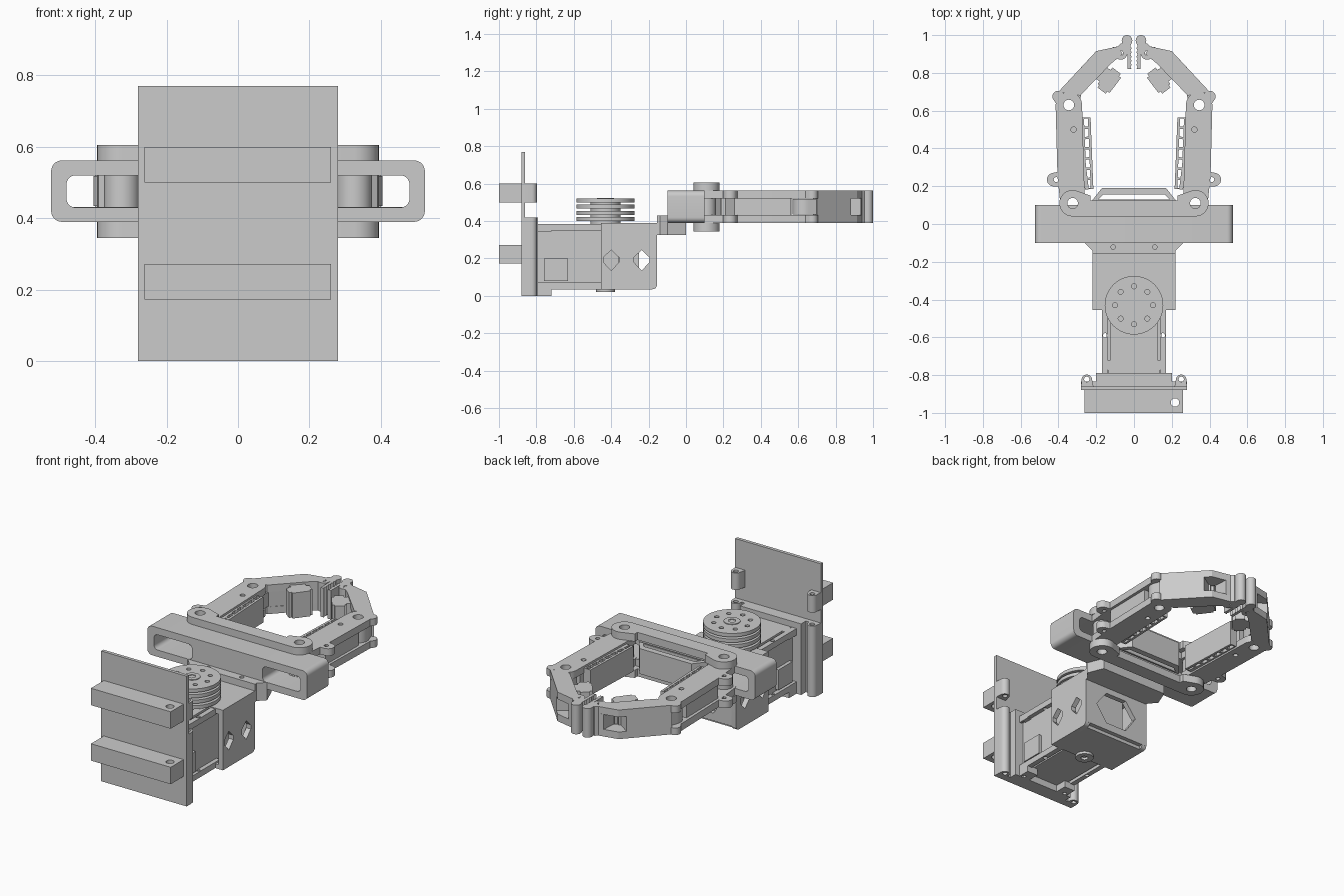
import bpy, bmesh, math
from mathutils import Vector
from mathutils.geometry import convex_hull_2d

old = bpy.data.objects.get("Cube")
if old:
    bpy.data.objects.remove(old, do_unlink=True)

grey = bpy.data.materials.new("plain grey")
grey.use_nodes = True
colour = (0.6, 0.6, 0.6, 1)
grey.diffuse_color = colour
grey.node_tree.nodes["Principled BSDF"].inputs["Base Color"].default_value = colour


def circle(x, y, r, n=28):
    return [(x + r * math.cos(math.tau * i / n), y + r * math.sin(math.tau * i / n)) for i in range(n)]


def hull(*items):
    """Outline wrapped around points (x, y) and discs (x, y, r)."""
    pts = []
    for it in items:
        pts += circle(*it) if len(it) == 3 else [it]
    return [pts[i] for i in convex_hull_2d([Vector(p) for p in pts])]


def rect(a0, a1, b0, b1, r=0):
    if r:
        return hull(*[(a, b, r) for a in (a0 + r, a1 - r) for b in (b0 + r, b1 - r)])
    return [(a0, b0), (a1, b0), (a1, b1), (a0, b1)]


def prism(name, outline, lo, hi, holes=(), axis="z", mirror=False):
    """Extrude an outline with holes along an axis; optionally mirror in x."""
    cu = bpy.data.curves.new(name, "CURVE")
    cu.dimensions, cu.fill_mode, cu.extrude = "2D", "BOTH", (hi - lo) / 2
    for loop in [outline, *holes]:
        sp = cu.splines.new("POLY")
        sp.points.add(len(loop) - 1)
        for p, (u, v) in zip(sp.points, loop):
            p.co = (u, v, 0, 1)
        sp.use_cyclic_u = True
    tmp = bpy.data.objects.new(name, cu)
    me = bpy.data.meshes.new_from_object(tmp)
    bpy.data.objects.remove(tmp)
    bpy.data.curves.remove(cu)
    for v in me.vertices:
        a, b, c = v.co
        c += (lo + hi) / 2
        v.co = {"z": (a, b, c), "y": (a, c, b), "x": (c, a, b)}[axis]
    bm = bmesh.new()
    bm.from_mesh(me)
    bmesh.ops.remove_doubles(bm, verts=bm.verts, dist=1e-5)
    bmesh.ops.recalc_face_normals(bm, faces=bm.faces)
    bm.to_mesh(me)
    bm.free()
    me.shade_smooth()
    me.set_sharp_from_angle(angle=0.6)
    me.materials.clear()
    me.materials.append(grey)
    ob = bpy.data.objects.new(name, me)
    bpy.context.collection.objects.link(ob)
    if mirror:
        ob.modifiers.new("Mirror", "MIRROR")


def box(name, x0, x1, y0, y1, z0, z1, mirror=False):
    prism(name, rect(x0, x1, y0, y1), z0, z1, mirror=mirror)


def ladder_pad(name, p, q, width, rungs, z0, z1):
    """Contact pad from p to q: a thin face, a thin back and rungs between."""
    p, q = Vector(p), Vector(q)
    along = q - p
    side = Vector((along.y, -along.x)).normalized()

    def quad(t0, t1, s0, s1):
        return [tuple(p + along * t + side * s) for t, s in ((t0, s0), (t1, s0), (t1, s1), (t0, s1))]

    step = 1 / rungs
    gaps = [quad((i + 0.12) * step, (i + 0.88) * step, 0.014, width - 0.01) for i in range(rungs)]
    prism(name, quad(0, 1, 0, width), z0, z1, gaps, mirror=True)


# Mounting plate with two front bars
box("mounting_plate", -0.28, 0.28, -0.88, -0.86, 0, 0.77)
for name, z0 in (("lower_front_bar", 0.172), ("upper_front_bar", 0.5)):
    prism(name, rect(-0.262, 0.26, -1, -0.88), z0, z0 + 0.1, [circle(0.217, -0.945, 0.022)])

# Lugs and servo bracket behind the plate
ear = hull((0.25, -0.825, 0.028), (0.215, -0.86), (0.28, -0.86))
ear_hole = [circle(0.25, -0.822, 0.014)]
prism("upper_lugs", ear, 0.5, 0.6, ear_hole, mirror=True)
prism("bracket_ears", ear, 0, 0.42, ear_hole, mirror=True)
box("bracket_back", -0.28, 0.28, -0.865, -0.835, 0, 0.42)
box("bracket_middle", -0.2, 0.2, -0.84, -0.79, 0, 0.42)
for name, z0 in (("lower_clip", 0), ("upper_clip", 0.345)):
    prism(name, rect(0.1, 0.17, -0.8, -0.72), z0, z0 + 0.04, [circle(0.148, -0.78, 0.012)], mirror=True)

# Servo motor with flanged rails
box("servo_body", -0.125, 0.125, -0.8, -0.25, 0.04, 0.385)
rail_holes = [circle(0.152, y, 0.012) for y in (-0.59, -0.4)]
for name, z0 in (("lower_rails", 0.035), ("upper_rails", 0.35)):
    prism(name, rect(0.14, 0.17, -0.79, -0.36), z0, z0 + 0.035, rail_holes, mirror=True)
box("rail_webs", 0.12, 0.145, -0.79, -0.36, 0.06, 0.365, mirror=True)
box("cable_sockets", 0.14, 0.165, -0.76, -0.63, 0.08, 0.2, mirror=True)
prism("idler_boss", circle(0, -0.43, 0.05), 0.02, 0.06, [circle(0, -0.43, 0.02)])

# Grooved output wheel
bolts = [circle(0.1 * math.cos(k * math.pi / 4), -0.43 + 0.1 * math.sin(k * math.pi / 4), 0.013)
         for k in range(8)]
for i in range(4):
    prism(f"wheel_disc_{i + 1}", circle(0, -0.43, 0.155, 48), 0.4 + i * 0.033, 0.421 + i * 0.033, bolts)
prism("wheel_core", circle(0, -0.43, 0.08), 0.38, 0.51)
prism("wheel_hub", circle(0, -0.43, 0.045), 0.49, 0.524, [circle(0, -0.43, 0.022, 6)])

# Wrist housing: open towards the front, pierced sides and end wall
diamonds = [[(y, 0.245), (y + 0.042, 0.205), (y + 0.042, 0.18), (y, 0.135),
             (y - 0.042, 0.18), (y - 0.042, 0.205)] for y in (-0.4, -0.237)]
side = hull((-0.455, 0.035), (-0.455, 0.39), (-0.155, 0.39), (-0.18, 0.06, 0.025))
prism("housing_sides", side, 0.19, 0.22, diamonds, axis="x", mirror=True)
box("housing_top", -0.22, 0.22, -0.455, -0.155, 0.36, 0.39)
box("housing_bottom", -0.22, 0.22, -0.455, -0.18, 0.035, 0.06)
window = [(-0.14, 0.2), (-0.07, 0.1), (0.07, 0.1), (0.14, 0.2), (0.07, 0.29), (-0.07, 0.29)]
prism("housing_end", rect(-0.22, 0.22, 0.055, 0.39), -0.185, -0.155, [window], axis="y")

# Stepped tongue that carries the crossbar
tongue = [(-0.22, -0.155), (0.22, -0.155), (0.22, -0.14), (0.26, -0.1),
          (0.22, 0), (-0.22, 0), (-0.26, -0.1), (-0.22, -0.14)]
prism("tongue", tongue, 0.325, 0.392)
prism("tongue_step", tongue[:4] + tongue[6:], 0.385, 0.43,
      [circle(x, -0.122, 0.012) for x in (-0.11, 0.11)])

# Crossbar with a slot through each end
slot = rect(0.23, 0.48, 0.43, 0.52, 0.025)
prism("crossbar", rect(-0.523, 0.523, 0.39, 0.562, 0.03), -0.1, 0.1,
      [slot, [(-x, z) for x, z in slot]], axis="y")

# Palm: clamping plates above and below, gripping pad between
eye = hull((0.325, 0.11, 0.07), (0.23, 0.04), (0.23, 0.15))
for level, z0 in (("lower", 0.345), ("upper", 0.56)):
    prism(f"{level}_palm_eyes", eye, z0, z0 + 0.045, [circle(0.325, 0.11, 0.028)], mirror=True)
    box(f"{level}_palm_bar", -0.26, 0.26, 0.04, 0.125, z0, z0 + 0.045)
prism("palm_pad", [(-0.225, 0.12), (0.225, 0.12), (0.17, 0.19), (-0.17, 0.19)], 0.4, 0.55,
      [[(-0.19, 0.13), (0.19, 0.13), (0.165, 0.155), (-0.165, 0.155)]])

# Inner finger links: two forked plates around a core
hinge, knuckle = (0.325, 0.11), (0.345, 0.63)
link = hull((*hinge, 0.065), (0.27, 0.2), (0.3, 0.62), (*knuckle, 0.07), (0.405, 0.25))
link_holes = [circle(*hinge, 0.028), circle(*knuckle, 0.028), circle(0.32, 0.5, 0.014)]
bumps = {"base": hull((0.425, 0.235, 0.036), (0.33, 0.195), (0.33, 0.29)),
         "knuckle": hull((0.402, 0.675, 0.03), (0.36, 0.685), (0.385, 0.6))}
for level, z0 in (("lower", 0.39), ("upper", 0.52)):
    prism(f"{level}_finger_plates", link, z0, z0 + 0.042, link_holes, mirror=True)
    prism(f"{level}_base_bumps", bumps["base"], z0, z0 + 0.042, [circle(0.412, 0.235, 0.013)], mirror=True)
    prism(f"{level}_knuckle_bumps", bumps["knuckle"], z0, z0 + 0.042, mirror=True)
prism("finger_cores", [(0.28, 0.2), (0.39, 0.26), (0.395, 0.56), (0.3, 0.56)], 0.43, 0.522, mirror=True)
prism("hinge_barrels", circle(*hinge, 0.05), 0.39, 0.562, [circle(*hinge, 0.028)], mirror=True)
ladder_pad("inner_finger_pads", (0.215, 0.185), (0.23, 0.565), 0.045, 7, 0.4, 0.55)
prism("inner_pad_mounts", [(0.24, 0.19), (0.3, 0.19), (0.3, 0.4), (0.265, 0.4)], 0.4, 0.55, mirror=True)

# Outer finger links: tongue in the fork, solid body, recessed window
body = [(0.4, 0.7), (0.2, 0.915), (0.085, 0.94), (0.06, 0.9), (0.12, 0.85), (0.285, 0.68)]
prism("knuckle_tongues", hull((*knuckle, 0.06), (0.38, 0.71), (0.28, 0.7)), 0.435, 0.518,
      [circle(*knuckle, 0.028)], mirror=True)
for level, z0 in (("lower", 0.39), ("upper", 0.52)):
    prism(f"{level}_fingertip_plates", body, z0, z0 + 0.042, mirror=True)
prism("fingertip_cores", [body[0], (0.23, 0.883), (0.15, 0.83), body[5]], 0.43, 0.522, mirror=True)
prism("tip_blocks", [(0.115, 0.935), (0.085, 0.94), (0.06, 0.9), (0.12, 0.85)], 0.43, 0.522, mirror=True)
ladder_pad("outer_finger_pads", (0.07, 0.795), (0.15, 0.69), -0.055, 1, 0.4, 0.55)
prism("outer_pad_mounts", [(0.13, 0.815), (0.15, 0.845), (0.21, 0.775), (0.175, 0.75)], 0.4, 0.55, mirror=True)

# Toothed fingertips
teeth = [(0.012 + 0.007 * (i % 2), 0.82 + 0.011 * i) for i in range(12)]
prism("toothed_tips", teeth + [(0.04, 0.95), (0.034, 0.92), (0.034, 0.82)], 0.39, 0.562, mirror=True)
prism("tip_caps", hull((0.037, 0.972, 0.028), (0.02, 0.94), (0.062, 0.945)), 0.39, 0.562, mirror=True)
prism("tip_eyes", hull((0.07, 0.905, 0.035), (0.03, 0.95), (0.07, 0.955)), 0.39, 0.562,
      [circle(0.072, 0.905, 0.014)], mirror=True)
